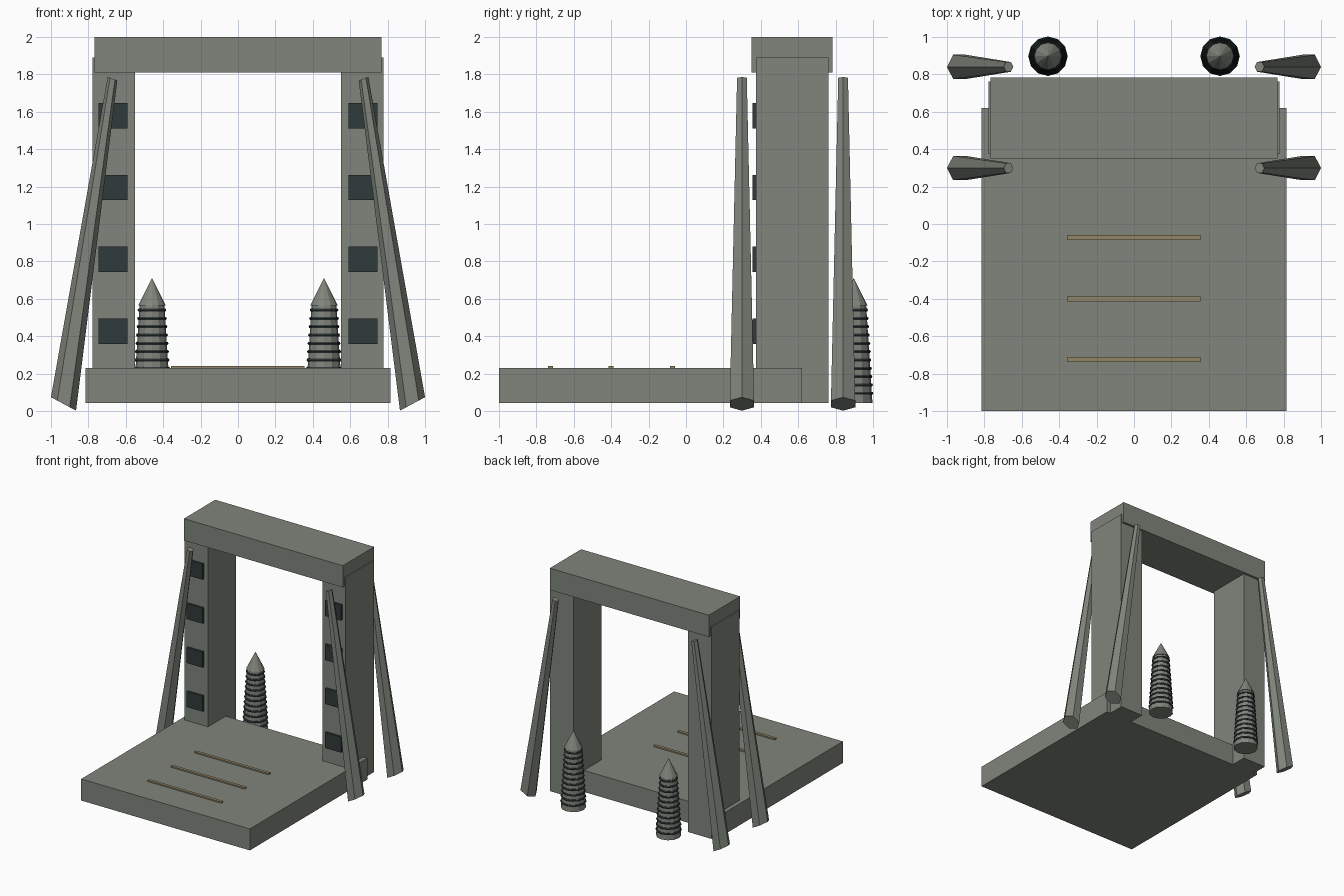
import bpy, bmesh, math
from mathutils import Vector

if "Cube" in bpy.data.objects:
    bpy.data.objects.remove(bpy.data.objects["Cube"])


def material(name, rgb):
    m = bpy.data.materials.new(name)
    m.diffuse_color = (*rgb, 1)
    m.use_nodes = True
    m.node_tree.nodes["Principled BSDF"].inputs["Base Color"].default_value = m.diffuse_color
    return m


STONE = material("grey green stone", (0.215, 0.235, 0.2))
DARK = material("dark slate", (0.03, 0.043, 0.043))
TAN = material("dull tan", (0.29, 0.24, 0.14))


def finish(name, bm, mat):
    bmesh.ops.recalc_face_normals(bm, faces=bm.faces)
    mesh = bpy.data.meshes.new(name)
    bm.to_mesh(mesh)
    bm.free()
    mesh.materials.append(mat)
    ob = bpy.data.objects.new(name, mesh)
    bpy.context.collection.objects.link(ob)
    return ob


def box(name, x, y, z, mat):
    """Box from (min, max) pairs."""
    bm = bmesh.new()
    bmesh.ops.create_cube(bm, size=1)
    for v in bm.verts:
        v.co = [(a + b) / 2 + c * (b - a) for c, (a, b) in zip(v.co, (x, y, z))]
    return finish(name, bm, mat)


def loft(name, rings, mat, closed=False):
    """Skin equal-length rings of points; cap the ends unless closed."""
    bm = bmesh.new()
    vs = [[bm.verts.new(p) for p in r] for r in rings]
    n = len(vs[0])
    pairs = list(zip(vs, vs[1:])) + ([(vs[-1], vs[0])] if closed else [])
    for a, b in pairs:
        for i in range(n):
            j = (i + 1) % n
            bm.faces.new((a[i], a[j], b[j], b[i]))
    if not closed:
        bm.faces.new(vs[0])
        bm.faces.new(vs[-1])
    return finish(name, bm, mat)


def ring(c, u, v, n):
    c, u, v = Vector(c), Vector(u), Vector(v)
    return [c + u * math.cos(math.tau * i / n) + v * math.sin(math.tau * i / n)
            for i in range(n)]


def flat_ring(x, y, z, r, n=12):
    return ring((x, y, z), (r, 0, 0), (0, r, 0), n)


# Platform and top beam
box("platform", (-0.815, 0.815), (-1, 0.62), (0.042, 0.23), STONE)
box("lintel", (-0.768, 0.768), (0.35, 0.782), (1.81, 2), STONE)

# Thin strips on the floor
for y in (-0.073, -0.401, -0.725):
    box("floor_strip", (-0.358, 0.355), (y - 0.013, y + 0.013), (0.225, 0.241), TAN)

for s in (-1, 1):
    # Upright post with four dark panels on its front
    box("post", sorted((s * 0.552, s * 0.778)), (0.375, 0.762), (0.042, 1.89), STONE)
    for k in range(4):
        z = 0.427 + 0.384 * k
        box("post_panel", sorted((s * 0.592, s * 0.745)), (0.356, 0.38),
            (z - 0.068, z + 0.068), DARK)

    # Leaning six-sided tapered struts, with slanted ends
    for y in (0.299, 0.84):
        loft("strut", [
            ring((s * 0.933, y, 0.038), (s * 0.067, 0, 0.036), (0, 0.075, 0), 6),
            ring((s * 0.671, y, 1.777), (s * 0.026, 0, 0.009), (0, 0.03, 0), 6)], STONE)

    # Ribbed pylon behind the gate: tapered core, dark rings, pointed cap
    x, y = s * 0.46, 0.897
    loft("pylon_core", [flat_ring(x, y, 0.042, 0.1), flat_ring(x, y, 0.57, 0.066)], STONE)
    loft("pylon_cap", [flat_ring(x, y, 0.565, 0.073), flat_ring(x, y, 0.71, 0.001)], STONE)
    for k in range(11):
        z = 0.095 + 0.0445 * k
        r = 0.1 - 0.034 * (z - 0.042) / 0.528
        loops = [flat_ring(x, y, z + 0.009 * math.sin(a), r + 0.009 * math.cos(a))
                 for a in (math.tau * i / 6 for i in range(6))]
        loft("pylon_ring", loops, DARK, closed=True)
